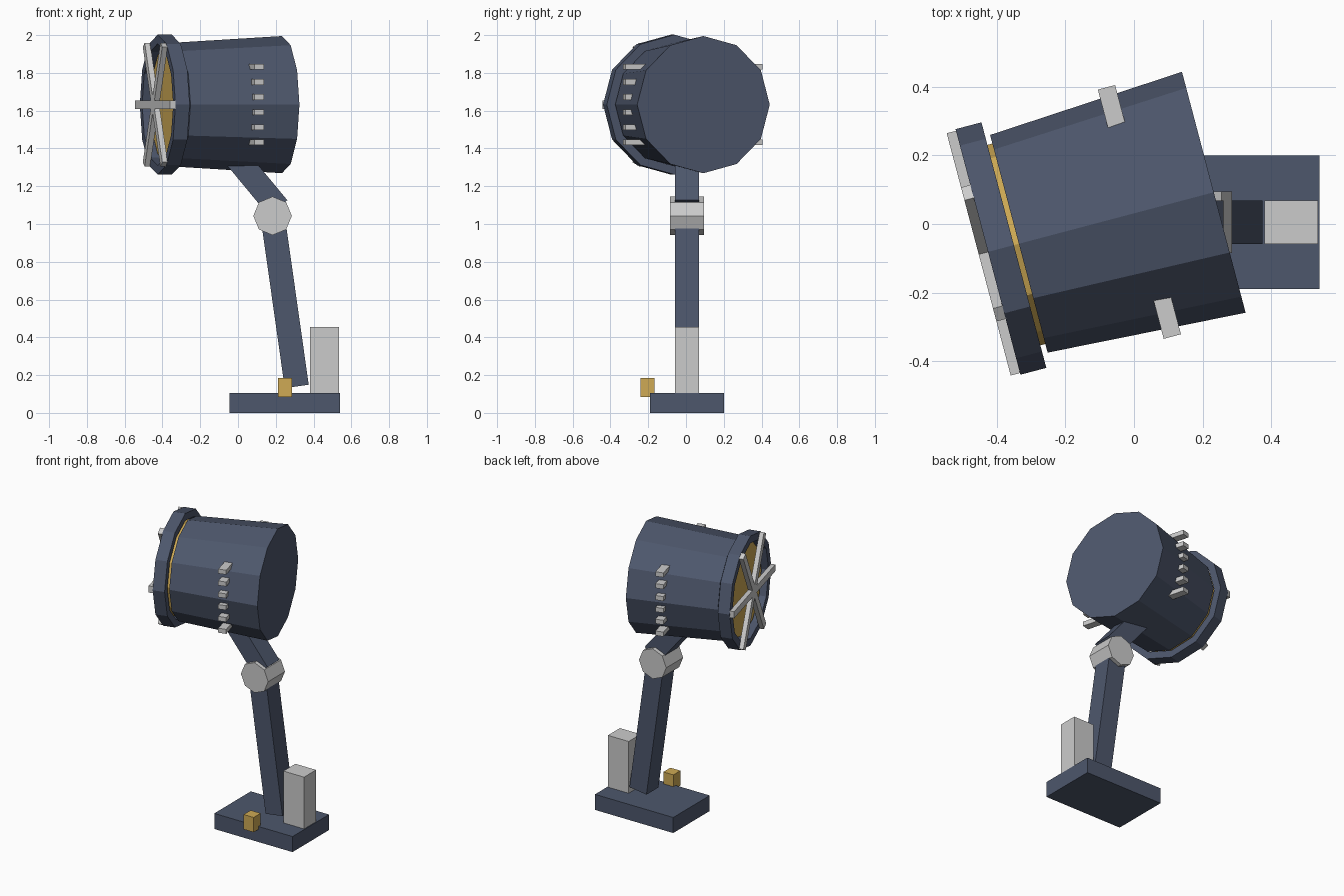
import bpy
import math
from mathutils import Matrix, Vector

if "Cube" in bpy.data.objects:
    bpy.data.objects.remove(bpy.data.objects["Cube"])


def material(name, rgb):
    m = bpy.data.materials.new(name)
    m.diffuse_color = (*rgb, 1)
    m.use_nodes = True
    m.node_tree.nodes["Principled BSDF"].inputs["Base Color"].default_value = m.diffuse_color
    return m


BLUE = material("blue_paint", (0.075, 0.095, 0.15))
GOLD = material("gold", (0.62, 0.40, 0.09))

# Lamp head frame: local x runs along the barrel from lens to back
HEAD = Matrix.Translation((0, 0.031, 1.632)) @ Matrix.Rotation(math.radians(14.8), 4, 'Z')


def make(name, verts, faces, mat=None, matrix=None):
    me = bpy.data.meshes.new(name)
    me.from_pydata(verts, [], faces)
    ob = bpy.data.objects.new(name, me)
    bpy.context.collection.objects.link(ob)
    if mat:
        me.materials.append(mat)
    if matrix:
        ob.matrix_world = matrix
    return ob


def box(name, centre, size, mat=None, matrix=Matrix()):
    x, y, z = (s / 2 for s in size)
    verts = [(i * x, j * y, k * z) for k in (-1, 1) for i, j in ((-1, -1), (1, -1), (1, 1), (-1, 1))]
    faces = [(3, 2, 1, 0), (4, 5, 6, 7)]
    faces += [(i, (i + 1) % 4, (i + 1) % 4 + 4, i + 4) for i in range(4)]
    return make(name, verts, faces, mat, matrix @ Matrix.Translation(centre))


def turned(name, profile, sides, mat, matrix, ring=False):
    """Spin (x, radius) points around local x; capped, or closed into a ring."""
    verts = [(s, r * math.cos(2 * math.pi * i / sides), r * math.sin(2 * math.pi * i / sides))
             for s, r in profile for i in range(sides)]
    n = len(profile)
    faces = []
    for a in range(n if ring else n - 1):
        b = (a + 1) % n
        for i in range(sides):
            j = (i + 1) % sides
            faces.append((a * sides + i, b * sides + i, b * sides + j, a * sides + j))
    if not ring:
        faces.append(tuple(range(sides)))
        faces.append(tuple(reversed(range((n - 1) * sides, n * sides))))
    ob = make(name, verts, faces, mat, matrix)
    ob.data.flip_normals()
    return ob


def beam(name, start, direction, length, mat):
    """Square arm tilted in the xz plane."""
    d = Vector(direction).normalized()
    tilt = Matrix.Rotation(math.atan2(d.x, d.z), 4, 'Y')
    return box(name, (0, 0, length / 2), (0.128, 0.128, length), mat,
               Matrix.Translation(start) @ tilt)


# Base, power box and switch
box("base", (0.248, 0.005, 0.0525), (0.585, 0.39, 0.105), BLUE)
box("power_box", (0.458, 0.005, 0.28), (0.155, 0.128, 0.35))
box("switch", (0.248, -0.203, 0.135), (0.075, 0.075, 0.10), GOLD)

# Jointed post
beam("lower_arm", (0.311, 0.005, 0.14), (-0.128, 0, 0.903), 0.90, BLUE)
beam("upper_arm", (0.212, 0.005, 1.085), (-0.638, 0, 0.77), 0.42, BLUE)
turned("elbow_joint", [(-0.09, 0.102), (0.09, 0.102)], 8, None,
       Matrix.Translation((0.183, 0.005, 1.043)) @ Matrix.Rotation(math.pi / 2, 4, 'Z'))

# Lamp head: barrel, lens and hollow front rim
turned("barrel", [(-0.347, 0.328), (0.2405, 0.363)], 12, BLUE, HEAD)
turned("lens", [(-0.40, 0.302), (-0.34, 0.302)], 12, GOLD, HEAD)
turned("rim", [(-0.44, 0.37), (-0.362, 0.37), (-0.362, 0.322), (-0.44, 0.322)],
       12, BLUE, HEAD, ring=True)

# Six-armed guard over the lens
for k in range(3):
    box(f"guard_bar_{k + 1}", (-0.453, 0, 0), (0.03, 0.73, 0.045), None,
        HEAD @ Matrix.Rotation(math.radians(60 * k), 4, 'X'))

# Cooling fins down both sides
for side, label in ((-1, "near"), (1, "far")):
    for k in range(6):
        box(f"fin_{label}_{k + 1}", (0.0163, side * 0.318, 0.2 - 0.08 * k),
            (0.052, 0.115, 0.03), None, HEAD)
